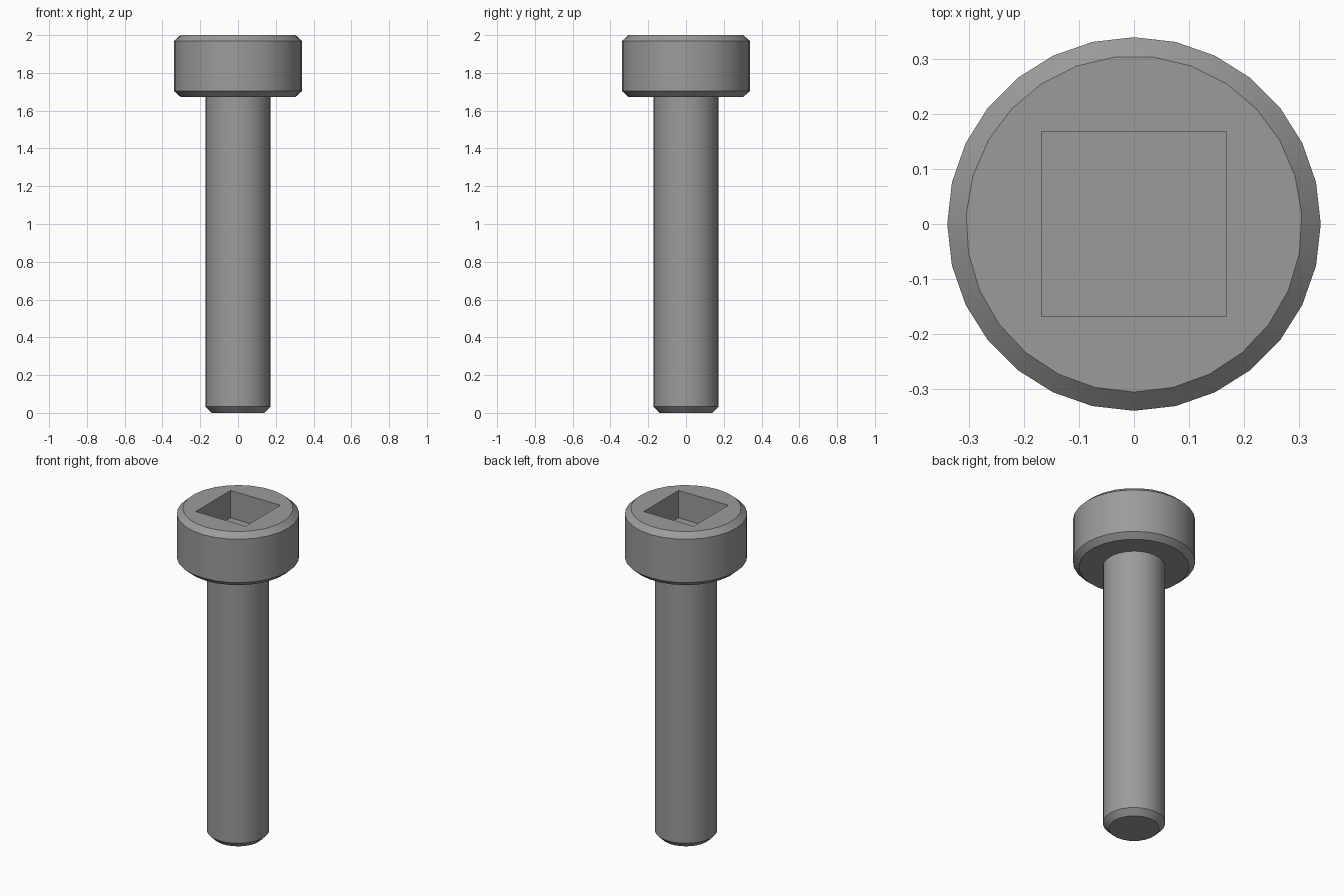
import bpy
import bmesh
from math import cos, sin, pi, sqrt

cube = bpy.data.objects.get("Cube")
if cube:
    bpy.data.objects.remove(cube, do_unlink=True)

steel = bpy.data.materials.new("grey steel")
steel.use_nodes = True
GREY = (0.33, 0.33, 0.33, 1)
steel.diffuse_color = GREY
steel.node_tree.nodes["Principled BSDF"].inputs["Base Color"].default_value = GREY

SIDES, RIM_SIDES = 28, 27   # full-width rings and chamfer rims


def ring(bm, radius, z, sides, start=-pi / 2):
    angles = [start + 2 * pi * i / sides for i in range(sides)]
    return [bm.verts.new((radius * cos(a), radius * sin(a), z)) for a in angles]


def join(bm, a, b):
    """Skin two rings, which may have different vertex counts."""
    na, nb = len(a), len(b)
    if na == nb:
        for i in range(na):
            k = (i + 1) % na
            bm.faces.new((a[i], a[k], b[k], b[i]))
        return
    i = j = 0
    while i < na or j < nb:
        if j == nb or (i < na and (i + 0.5) / na <= (j + 0.5) / nb):
            bm.faces.new((a[i], a[(i + 1) % na], b[j % nb]))
            i += 1
        else:
            bm.faces.new((a[i % na], b[(j + 1) % nb], b[j]))
            j += 1


def loft(name, sections):
    """Skin a stack of rings and cap both ends."""
    bm = bmesh.new()
    rings = [ring(bm, *s) for s in sections]
    for a, b in zip(rings, rings[1:]):
        join(bm, a, b)
    bm.faces.new(rings[0])
    bm.faces.new(rings[-1])
    bmesh.ops.recalc_face_normals(bm, faces=bm.faces)
    mesh = bpy.data.meshes.new(name)
    bm.to_mesh(mesh)
    bm.free()
    obj = bpy.data.objects.new(name, mesh)
    bpy.context.collection.objects.link(obj)
    mesh.materials.append(steel)
    bpy.ops.object.select_all(action="DESELECT")
    obj.select_set(True)
    bpy.context.view_layer.objects.active = obj
    bpy.ops.object.shade_smooth_by_angle(angle=pi / 6)
    return obj


# Shaft with chamfered tip, running up into the head
loft("shaft", [
    (0.14, 0, RIM_SIDES),
    (0.173, 0.034, SIDES),
    (0.173, 1.75, SIDES),
])

# Head, chamfered above and below, with a square socket sunk in the top
socket = 0.168 * sqrt(2)
loft("head", [
    (0.305, 1.673, RIM_SIDES),
    (0.339, 1.704, SIDES),
    (0.339, 1.969, SIDES),
    (0.305, 2, RIM_SIDES),
    (socket, 2, 4, -pi / 4),
    (socket, 1.833, 4, -pi / 4),
])
